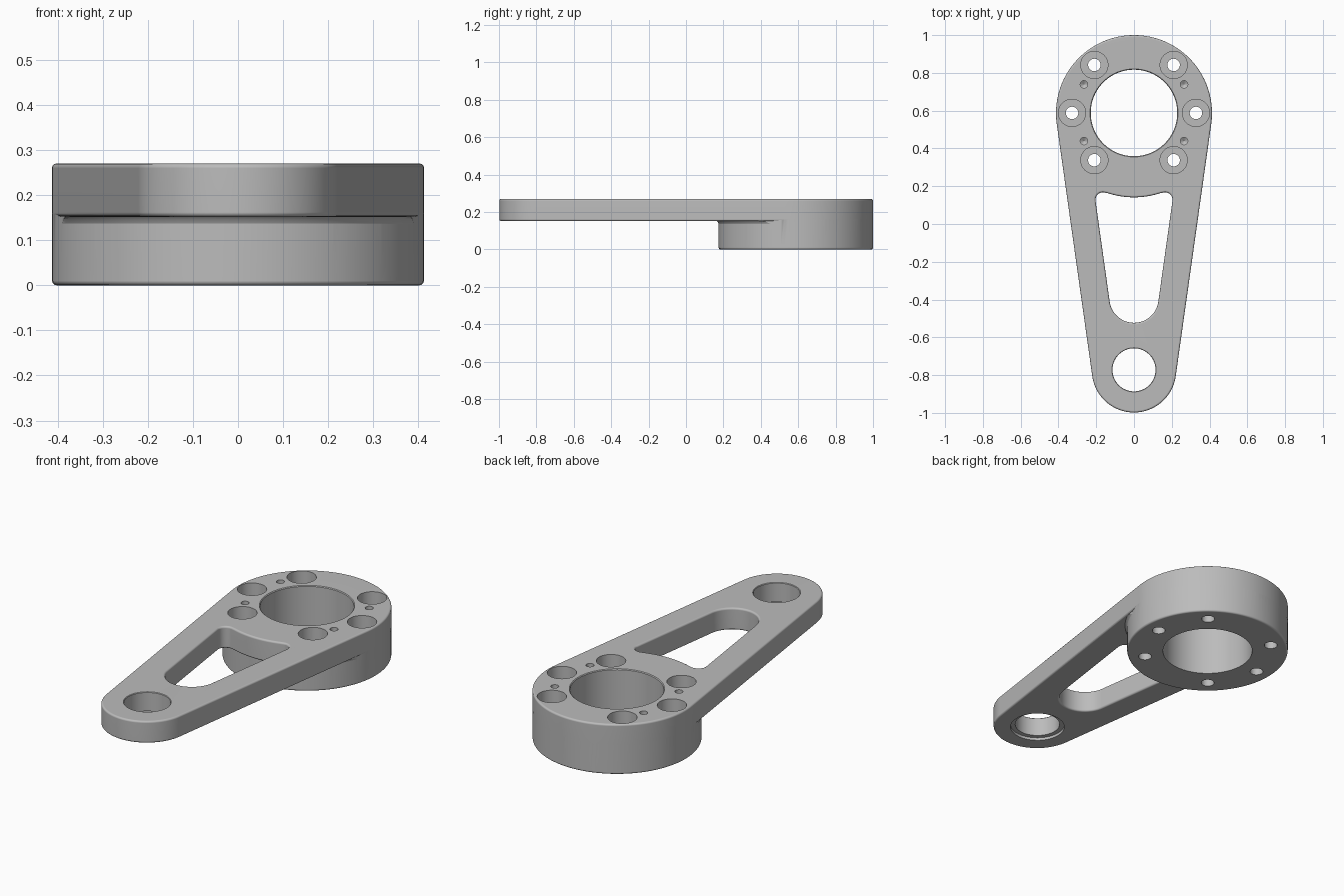
import bpy
from math import pi, sin, cos, asin, atan2

if "Cube" in bpy.data.objects:
    bpy.data.objects.remove(bpy.data.objects["Cube"])

HUB_Y, HUB_R = 0.587, 0.413        # thick round end
TIP_Y, TIP_R = -0.775, 0.223       # thin round end
LOW, TOP, EDGE = 0.152, 0.27, 0.01
LEAN = asin((HUB_R - TIP_R) / (HUB_Y - TIP_Y))

metal = bpy.data.materials.new("grey metal")
metal.use_nodes = True
grey = (0.5, 0.5, 0.5, 1)
metal.diffuse_color = grey
metal.node_tree.nodes["Principled BSDF"].inputs["Base Color"].default_value = grey


def arc(x, y, r, a, b, n):
    return [(x + r * cos(a + (b - a) * i / n), y + r * sin(a + (b - a) * i / n)) for i in range(n + 1)]


def circle(x, y, n=48):
    return lambda r: arc(x, y, r, 0, 2 * pi, n)[:-1]


def arm_outline(d):
    """Two circles joined by tangents, shrunk by d."""
    return (arc(0, HUB_Y, HUB_R - d, -LEAN, pi + LEAN, 64)
            + arc(0, TIP_Y, TIP_R - d, pi + LEAN, 2 * pi - LEAN, 40))


def window_outline(d):
    """Tapered opening with a concave hub side, grown by d."""
    fx, fy, r = 0.164, 0.128, 0.04
    t = atan2(HUB_Y - fy, -fx)
    return (arc(0, -0.393, 0.13 + d, pi + LEAN, 2 * pi - LEAN, 28)
            + arc(fx, fy, r + d, -LEAN, t, 14)
            + arc(0, HUB_Y, 0.446 - d, t - pi, -t, 20)[1:-1]
            + arc(-fx, fy, r + d, pi - t, pi + LEAN, 14))


def loft(name, section, profile):
    """Stack sections: profile holds (section size, z) from bottom to top."""
    rings = [section(d) for d, z in profile]
    n = len(rings[0])
    verts = [(x, y, z) for ring, (d, z) in zip(rings, profile) for x, y in ring]
    faces = [(k * n + i, k * n + (i + 1) % n, (k + 1) * n + (i + 1) % n, (k + 1) * n + i)
             for k in range(len(rings) - 1) for i in range(n)]
    faces += [tuple(reversed(range(n))), tuple(range(len(verts) - n, len(verts)))]
    mesh = bpy.data.meshes.new(name)
    mesh.from_pydata(verts, [], faces)
    mesh.materials.append(metal)
    ob = bpy.data.objects.new(name, mesh)
    bpy.context.collection.objects.link(ob)
    return ob


def combine(ob, other, operation):
    bpy.context.view_layer.objects.active = ob
    mod = ob.modifiers.new("combine", "BOOLEAN")
    mod.operation, mod.solver, mod.object = operation, "EXACT", other
    bpy.ops.object.modifier_apply(modifier=mod.name)
    bpy.data.objects.remove(other)


def rounding(steps=4):
    return [(EDGE * (1 - sin(k * pi / 2 / steps)), EDGE * (1 - cos(k * pi / 2 / steps)))
            for k in range(steps + 1)]


rounded = [(d, LOW + h) for d, h in rounding()] + [(d, TOP - h) for d, h in reversed(rounding())]

# Arm plate
arm = loft("bracket_arm", arm_outline, rounded)

# Thick hub under the wide end
hub_r = HUB_R - 0.0005
hub = loft("hub", circle(0, HUB_Y, 128), [(hub_r - d, h) for d, h in rounding()] + [(hub_r, 0.22)])

# Small fillet where the hub meets the underside of the arm
fillet = loft("hub_fillet", circle(0, HUB_Y, 128),
              [(0.411, 0.13), (0.413, 0.138), (0.418, 0.147), (0.428, 0.156), (0.428, 0.17)])
limit = loft("fillet_limit", arm_outline, [(0.008, 0.1), (0.008, 0.2)])
combine(fillet, limit, "INTERSECT")
combine(arm, hub, "UNION")
combine(arm, fillet, "UNION")

# Tapered window with rounded rims
window = loft("window_cutter", window_outline, [(EDGE, LOW - 0.03)] + rounded + [(EDGE, TOP + 0.03)])
combine(arm, window, "DIFFERENCE")

# Hub bore
bore = loft("bore_cutter", circle(0, HUB_Y + 0.001, 96),
            [(0.229, -0.05), (0.229, TOP - 0.004), (0.233, TOP), (0.233, TOP + 0.05)])
combine(arm, bore, "DIFFERENCE")

# Tip bore with a shallow recess underneath
tip = loft("tip_cutter", circle(0, TIP_Y + 0.003, 64),
           [(0.138, LOW - 0.05), (0.138, LOW + 0.015), (0.114, LOW + 0.015),
            (0.114, TOP - 0.003), (0.117, TOP), (0.117, TOP + 0.05)])
combine(arm, tip, "DIFFERENCE")

# Counterbored bolt holes
for x, y in [(0.328, 0), (0.21, 0.254), (0.21, -0.25)]:
    for side in (-1, 1):
        bolt = loft("bolt_cutter", circle(side * x, HUB_Y + 0.001 + y, 40),
                    [(0.033, -0.05), (0.033, 0.12), (0.072, 0.12), (0.072, TOP + 0.05)])
        combine(arm, bolt, "DIFFERENCE")

# Blind pin holes with drilled tips
for side in (-1, 1):
    for y in (0.739, 0.439):
        pin = loft("pin_cutter", circle(side * 0.265, y, 20),
                   [(0.002, 0.158), (0.02, 0.17), (0.02, TOP + 0.05)])
        combine(arm, pin, "DIFFERENCE")

# Smooth curved walls, keep machined edges crisp
bpy.ops.object.select_all(action="DESELECT")
arm.select_set(True)
bpy.context.view_layer.objects.active = arm
bpy.ops.object.shade_smooth_by_angle(angle=0.55)
arm.modifiers.new("even_shading", "WEIGHTED_NORMAL").keep_sharp = True
